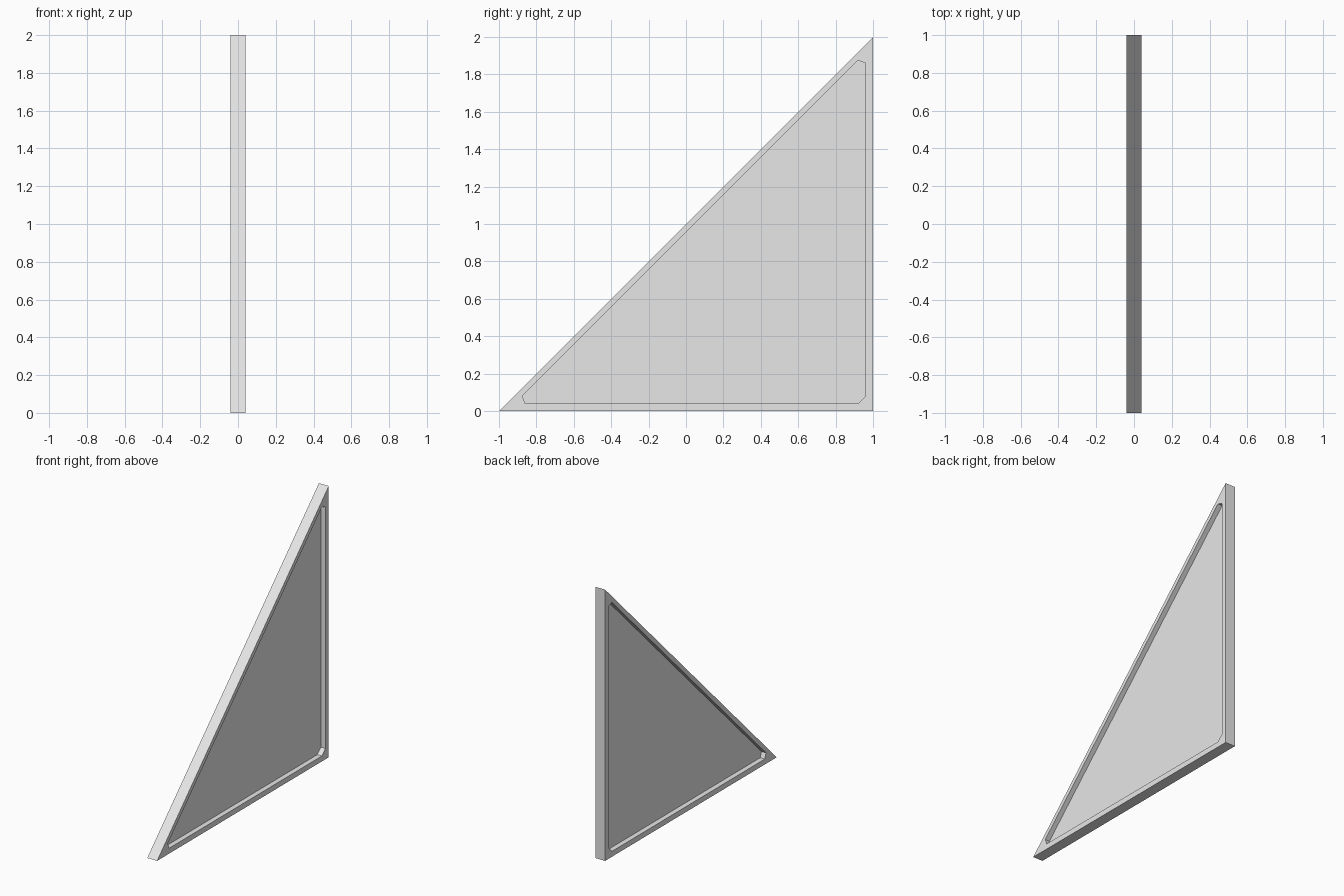
import bpy
import bmesh

cube = bpy.data.objects.get("Cube")
if cube:
    bpy.data.objects.remove(cube, do_unlink=True)

HALF = 0.04     # half the slab thickness
PANEL = 0.003   # half the panel thickness

grey = bpy.data.materials.new("light_grey")
grey.use_nodes = True
grey.diffuse_color = (0.8, 0.8, 0.8, 1)
bsdf = next(n for n in grey.node_tree.nodes if n.type == 'BSDF_PRINCIPLED')
bsdf.inputs["Base Color"].default_value = (0.8, 0.8, 0.8, 1)

# Side profiles as (y, z): right triangle and chamfered opening
outer = [(-1, 0), (1, 0), (1, 2)]
inner = [(-0.86, 0.04), (0.92, 0.04), (0.96, 0.08),
         (0.96, 1.86), (0.92, 1.875), (-0.875, 0.08)]


def finish(bm, name):
    bmesh.ops.recalc_face_normals(bm, faces=bm.faces)
    mesh = bpy.data.meshes.new(name)
    bm.to_mesh(mesh)
    bm.free()
    mesh.materials.append(grey)
    obj = bpy.data.objects.new(name, mesh)
    bpy.context.collection.objects.link(obj)


def add_loop(bm, profile, x):
    verts = [bm.verts.new((x, y, z)) for y, z in profile]
    edges = [bm.edges.new((a, b)) for a, b in zip(verts, verts[1:] + verts[:1])]
    return verts, edges


def extrude(bm, faces, distance):
    made = bmesh.ops.extrude_face_region(bm, geom=faces)["geom"]
    moved = [v for v in made if isinstance(v, bmesh.types.BMVert)]
    bmesh.ops.translate(bm, verts=moved, vec=(distance, 0, 0))


# Triangular frame with an opening right through it
bm = bmesh.new()
rim = add_loop(bm, outer, -HALF)[1] + add_loop(bm, inner, -HALF)[1]
bmesh.ops.triangle_fill(bm, use_beauty=True, edges=rim, normal=(1, 0, 0))
extrude(bm, bm.faces[:], 2 * HALF)
finish(bm, "triangular_frame")

# Thin panel filling the middle of the opening
bm = bmesh.new()
panel_face = bm.faces.new(add_loop(bm, inner, -PANEL)[0])
extrude(bm, [panel_face], 2 * PANEL)
finish(bm, "recessed_panel")
